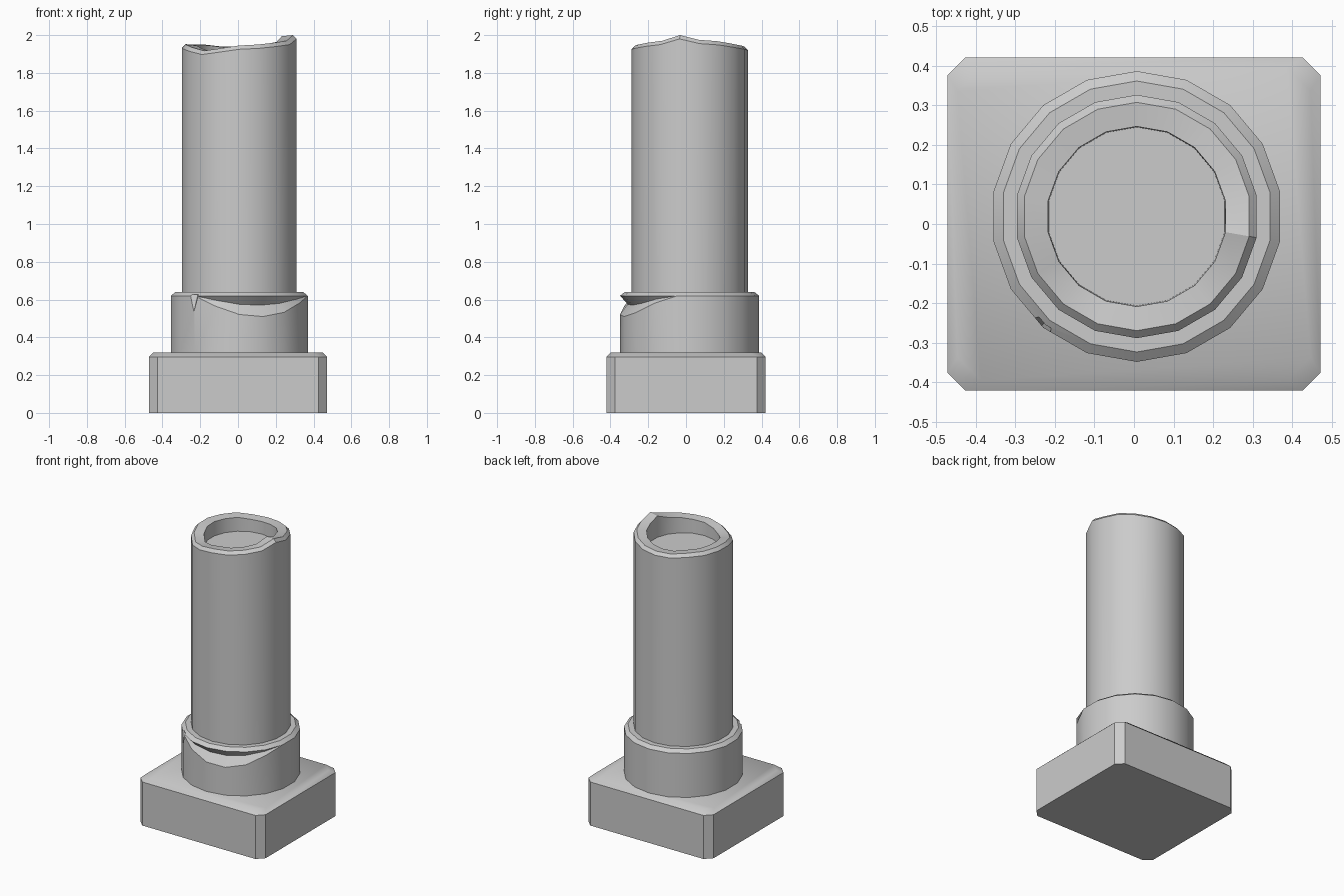
import bpy, bmesh
from math import cos, sin, radians, pi

if "Cube" in bpy.data.objects:
    bpy.data.objects.remove(bpy.data.objects["Cube"], do_unlink=True)

stone = bpy.data.materials.new("grey stone")
stone.use_nodes = True
grey = (0.6, 0.6, 0.6, 1)
stone.diffuse_color = grey
stone.node_tree.nodes["Principled BSDF"].inputs["Base Color"].default_value = grey

SIDES = 18
CX, CY = 0.007, 0.019


def ring(radii, heights):
    """Ring of points around the column axis, starting at the front."""
    if not isinstance(radii, list):
        radii = [radii] * SIDES
    if not isinstance(heights, list):
        heights = [heights] * SIDES
    pts = []
    for k, (r, z) in enumerate(zip(radii, heights)):
        a = radians(-90 + 360 / SIDES * k)
        pts.append((CX + r * cos(a), CY + r * sin(a), z))
    return pts


def loft(name, rings):
    """Skin a stack of rings and close both ends."""
    bm = bmesh.new()
    loops = [[bm.verts.new(p) for p in pts] for pts in rings]
    for low, high in zip(loops, loops[1:]):
        n = len(low)
        for i in range(n):
            j = (i + 1) % n
            bm.faces.new((low[i], low[j], high[j], high[i]))
    bm.faces.new(loops[0][::-1])
    bm.faces.new(loops[-1])
    bmesh.ops.remove_doubles(bm, verts=bm.verts[:], dist=0.0005)
    bmesh.ops.recalc_face_normals(bm, faces=bm.faces[:])
    mesh = bpy.data.meshes.new(name)
    bm.to_mesh(mesh)
    bm.free()
    mesh.materials.append(stone)
    obj = bpy.data.objects.new(name, mesh)
    bpy.context.collection.objects.link(obj)
    return obj


def activate(obj):
    bpy.ops.object.select_all(action='DESELECT')
    obj.select_set(True)
    bpy.context.view_layer.objects.active = obj


def block_ring(hx, hy, cut, z):
    """Rectangle with cut corners."""
    return [(hx - cut, -hy, z), (hx, cut - hy, z), (hx, hy - cut, z), (hx - cut, hy, z),
            (cut - hx, hy, z), (-hx, hy - cut, z), (-hx, cut - hy, z), (cut - hx, -hy, z)]


# Square plinth with chipped corners and a worn top edge
plinth = loft("plinth", [block_ring(0.472, 0.422, 0.045, 0),
                         block_ring(0.472, 0.422, 0.045, 0.297),
                         block_ring(0.447, 0.397, 0.06, 0.32)])

# Collar with a broken-out hollow under its front lip
chip = [0.9, 1, 0.8, 0.35] + [0] * (SIDES - 5) + [0.5]
R = 0.368
collar = loft("collar", [ring(R, 0.31),
                         ring(R, [0.62 - 0.11 * c for c in chip]),
                         ring([R - 0.045 * c for c in chip], [0.62 - 0.05 * c for c in chip]),
                         ring(R, 0.62),
                         ring(R - 0.025, 0.64)])

# Small pointed nick in the collar
a = radians(229)
bpy.ops.mesh.primitive_cone_add(vertices=4, radius1=0, radius2=0.034, depth=0.095,
                                location=(CX + R * cos(a), CY + R * sin(a), 0.58),
                                rotation=(0, 0, a))
cutter = bpy.context.object
cutter.name = "nick_cutter"
cutter.hide_render = True
cutter.data.materials.append(stone)
activate(collar)
mod = collar.modifiers.new("nick", 'BOOLEAN')
mod.operation = 'DIFFERENCE'
mod.solver = 'EXACT'
mod.object = cutter
bpy.ops.object.modifier_apply(modifier=mod.name)
bpy.data.objects.remove(cutter, do_unlink=True)

# Broken column shaft with an uneven rim and a sunken top
rim = [1.945, 1.95, 1.96, 1.97, 2.0, 1.975, 1.968, 1.955, 1.945,
       1.94, 1.94, 1.95, 1.95, 1.952, 1.95, 1.935, 1.917, 1.93]
shaft = loft("shaft", [ring(0.308, 0.6),
                       ring(0.308, [z - 0.02 for z in rim]),
                       ring(0.289, rim),
                       ring(0.228, [z - 0.006 for z in rim]),
                       ring(0.226, 1.85)])

for part in (plinth, collar, shaft):
    activate(part)
    bpy.ops.object.shade_smooth_by_angle(angle=radians(30))
